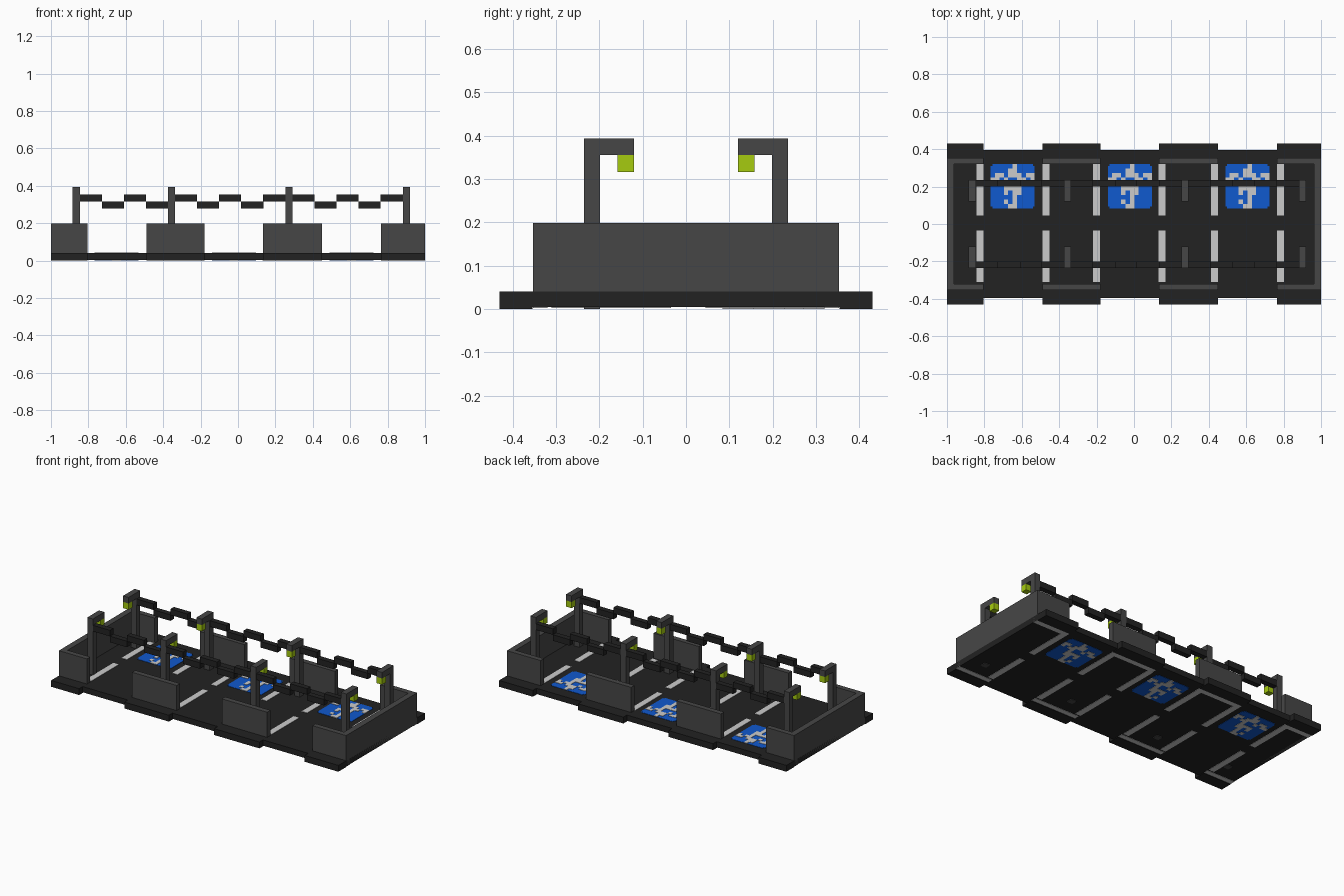
import bpy
import bmesh
from mathutils import Matrix, Vector

cube = bpy.data.objects.get("Cube")
if cube:
    bpy.data.objects.remove(cube, do_unlink=True)


def material(name, rgb):
    m = bpy.data.materials.new(name)
    m.use_nodes = True
    m.diffuse_color = (*rgb, 1)
    m.node_tree.nodes["Principled BSDF"].inputs["Base Color"].default_value = (*rgb, 1)
    return m


ASPHALT = material("asphalt black", (0.016, 0.016, 0.016))
GREY = material("concrete grey", (0.062, 0.062, 0.062))
WHITE = material("line white", (0.6, 0.6, 0.6))
BLUE = material("sign blue", (0.005, 0.1, 0.62))
LIME = material("lamp lime", (0.38, 0.6, 0.005))


def boxes(name, mat, spans):
    """One object from boxes given as (x0, x1, y0, y1, z0, z1)."""
    bm = bmesh.new()
    for x0, x1, y0, y1, z0, z1 in spans:
        size = Vector((abs(x1 - x0), abs(y1 - y0), z1 - z0))
        mid = Vector((x0 + x1, y0 + y1, z0 + z1)) / 2
        bmesh.ops.create_cube(bm, size=1, matrix=Matrix.Translation(mid) @ Matrix.Diagonal(size.to_4d()))
    mesh = bpy.data.meshes.new(name)
    bm.to_mesh(mesh)
    bm.free()
    mesh.materials.append(mat)
    obj = bpy.data.objects.new(name, mesh)
    bpy.context.collection.objects.link(obj)
    return obj


BASE, TOP = 0.004, 0.04


def painted(name, mat, rects, lift):
    """Thin plates on the upper and lower faces of the slab."""
    boxes(name + "_upper", mat, [(*r, TOP, TOP + lift) for r in rects])
    boxes(name + "_lower", mat, [(*r, BASE - lift, BASE) for r in rects])


SIDES = (("front", -1), ("back", 1))
BAYS = ((-1, -0.805), (-0.49, -0.18), (0.135, 0.45), (0.765, 1))

# Floor slab with raised kerb blocks along both long edges
boxes("floor_slab", ASPHALT, [(-1, 1, -0.395, 0.395, BASE, TOP)])
for side, s in SIDES:
    boxes(side + "_kerbs", ASPHALT, [(a, b, s * 0.354, s * 0.43, 0, TOP) for a, b in BAYS])
    boxes(side + "_walls", GREY, [(a, b, s * 0.32, s * 0.353, BASE, 0.198) for a, b in BAYS])

# End walls
for name, s in (("left", 1), ("right", -1)):
    boxes(name + "_end_wall", GREY, [(s * 0.962, s, -0.353, 0.353, BASE, 0.198)])

# Bay lines, with cross bars under the walls
lines = []
for x0 in (-0.843, -0.49, -0.22, 0.13, 0.412, 0.765):
    lines += [(x0, x0 + 0.038, 0.045, 0.32), (x0, x0 + 0.038, -0.31, -0.035)]
painted("bay_lines", WHITE, lines, 0.002)
bars = [(a, b, s * 0.32, s * 0.353, BASE - 0.002, BASE)
        for a, b in BAYS for _, s in SIDES]
boxes("bay_cross_bars", WHITE, bars)

# Blue floor signs with a blocky white figure
FIGURE = (
    ".....#....",
    "....##....",
    ".##.###.##",
    "##.#..##.#",
    "......#...",
    "...####...",
    "...#.##...",
    ".....#....",
    "...#.#....",
    "....##....",
)
SIZE = 0.236
CELL = SIZE / len(FIGURE)
signs, figures = [], []
for x0 in (-0.767, -0.14, 0.488):
    y1 = 0.32
    c = 0.01
    signs += [(x0 + c, x0 + SIZE - c, y1 - SIZE, y1),
              (x0, x0 + SIZE, y1 - SIZE + c, y1 - c)]
    for r, row in enumerate(FIGURE):
        for k, mark in enumerate(row):
            if mark == "#":
                x, y = x0 + k * CELL, y1 - r * CELL
                figures.append((x, x + CELL, y - CELL, y))
painted("floor_signs", BLUE, signs, 0.002)
painted("sign_figures", WHITE, figures, 0.004)

# Lamp posts: upright, arm reaching inward, hanging lamp
POSTS = (-0.865, -0.355, 0.272, 0.9)
W = 0.019
for side, s in SIDES:
    foot = 0 if s < 0 else TOP
    for i, x in enumerate(POSTS):
        label = f"{side}_{i + 1}"
        boxes("post_" + label, GREY, [
            (x - W, x + W, s * 0.198, s * 0.235, foot, 0.355),
            (x - W, x + W, s * 0.12, s * 0.235, 0.355, 0.393),
        ])
        boxes("lamp_" + label, LIME, [(x - W, x + W, s * 0.12, s * 0.158, 0.316, 0.355)])

# Stepped chains hung between the posts
for side, s in SIDES:
    links = []
    for a, b in zip(POSTS, POSTS[1:]):
        start, end = a + W, b - W
        count = 4 if b - a < 0.6 else 5
        step = 0.118
        first = end - start - step * (count - 1)
        edges = [start] + [start + first + step * n for n in range(count)]
        for n in range(count):
            z = 0.315 - 0.037 * (n % 2)
            links.append((edges[n], edges[n + 1], s * 0.2, s * 0.234, z, z + 0.038))
    boxes(side + "_chain", ASPHALT, links)
